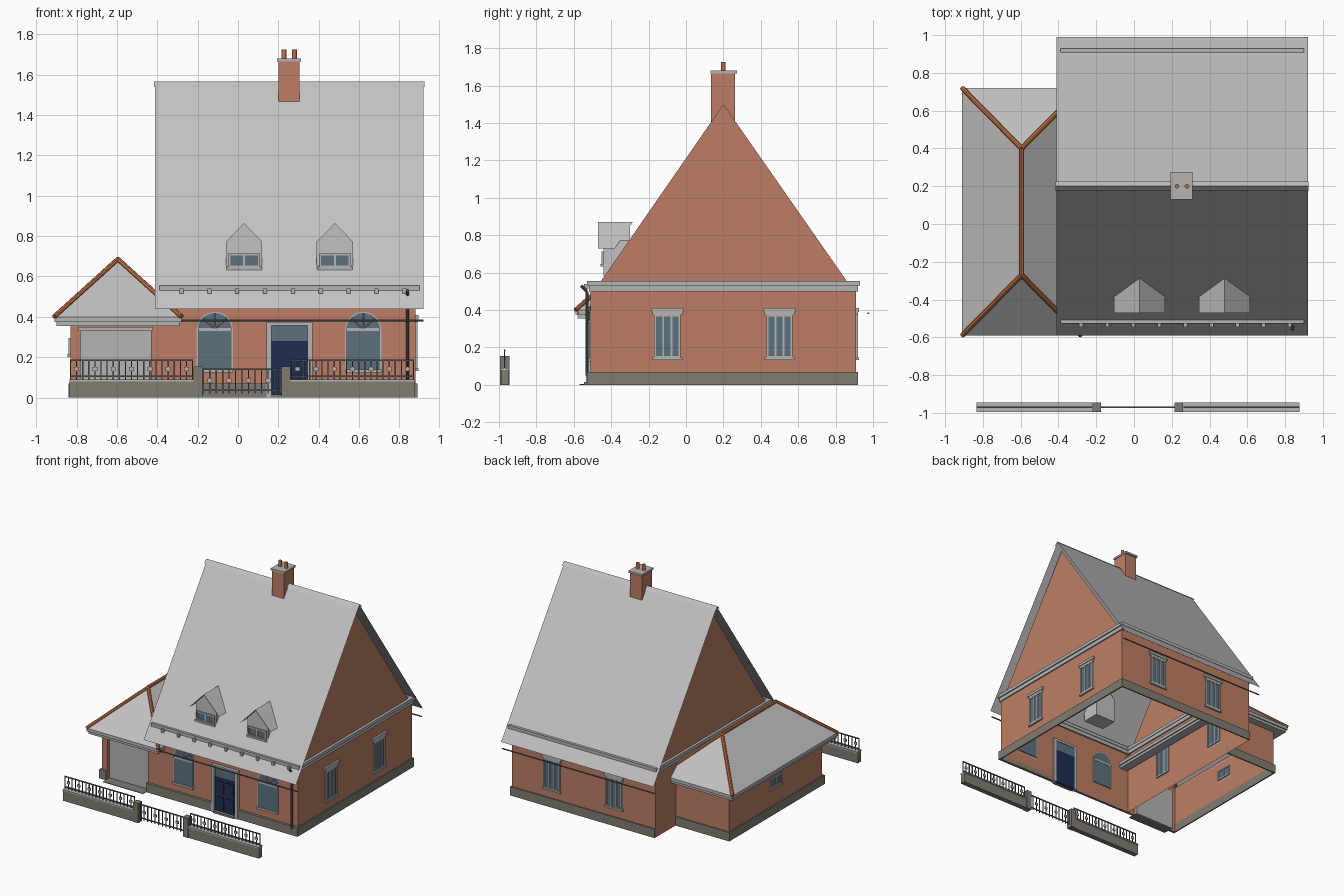
import bpy, bmesh
from math import sin, cos, pi
from mathutils import Vector

cube = bpy.data.objects.get("Cube")
if cube:
    bpy.data.objects.remove(cube)


def material(name, rgb):
    m = bpy.data.materials.new(name)
    m.use_nodes = True
    col = [(c / 255) ** 2.2 for c in rgb] + [1]
    m.diffuse_color = col
    m.node_tree.nodes["Principled BSDF"].inputs["Base Color"].default_value = col
    return m


BRICK = material("brick", (188, 125, 102))
ROOF = material("roof_grey", (194, 191, 192))
TRIM = material("trim_grey", (178, 179, 178))
STONE = material("plinth_stone", (128, 123, 114))
GLASS = material("glass_blue", (92, 112, 126))
NAVY = material("door_navy", (38, 48, 82))
CLAY = material("clay_tile", (192, 112, 70))
METAL = material("dark_metal", (92, 95, 98))


def finish(name, mat, bm):
    mesh = bpy.data.meshes.new(name)
    bm.to_mesh(mesh)
    bm.free()
    mesh.materials.append(mat)
    ob = bpy.data.objects.new(name, mesh)
    bpy.context.collection.objects.link(ob)
    return ob


def boxes(name, mat, items):
    """One object from boxes given as (x0, x1, y0, y1, z0, z1)."""
    bm = bmesh.new()
    for x0, x1, y0, y1, z0, z1 in items:
        r = bmesh.ops.create_cube(bm, size=1)
        for v in r["verts"]:
            v.co = ((x0 + x1) / 2 + v.co.x * (x1 - x0), (y0 + y1) / 2 + v.co.y * (y1 - y0),
                    (z0 + z1) / 2 + v.co.z * (z1 - z0))
    return finish(name, mat, bm)


def sheets(name, mat, polys):
    bm = bmesh.new()
    for p in polys:
        bm.faces.new([bm.verts.new(c) for c in p])
    bmesh.ops.remove_doubles(bm, verts=bm.verts, dist=1e-4)
    bmesh.ops.recalc_face_normals(bm, faces=bm.faces)
    return finish(name, mat, bm)


def prism(name, mat, outline, y0, y1):
    """Extrude an x-z outline along y."""
    bm = bmesh.new()
    f = bm.faces.new([bm.verts.new((x, y0, z)) for x, z in outline])
    r = bmesh.ops.extrude_face_region(bm, geom=[f])
    for g in r["geom"]:
        if isinstance(g, bmesh.types.BMVert):
            g.co.y = y1
    bmesh.ops.recalc_face_normals(bm, faces=bm.faces)
    return finish(name, mat, bm)


def tubes(name, mat, pairs, radius, sides=8):
    bm = bmesh.new()
    for a, b in pairs:
        a, b = Vector(a), Vector(b)
        r = bmesh.ops.create_cone(bm, cap_ends=True, segments=sides, radius1=radius, radius2=radius,
                                  depth=(b - a).length)
        rot = (b - a).to_track_quat("Z", "Y")
        for v in r["verts"]:
            v.co = rot @ v.co + (a + b) / 2
    return finish(name, mat, bm)


def ring(x0, x1, y0, y1, z0, z1, t):
    return [(x0, x1, y0, y0 + t, z0, z1), (x0, x1, y1 - t, y1, z0, z1),
            (x0, x0 + t, y0 + t, y1 - t, z0, z1), (x1 - t, x1, y0 + t, y1 - t, z0, z1)]


def wall(a, b, z0, z1):
    return [(*a, z0), (*b, z0), (*b, z1), (*a, z1)]


# Main house walls and gables
L, R, F, B = -0.37, 0.88, -0.51, 0.91
corners = [(L, F), (R, F), (R, B), (L, B)]
main = [wall(corners[i], corners[(i + 1) % 4], 0, 0.54) for i in range(4)]
sheets("main_walls", BRICK, main)
sheets("gables", BRICK, [[(x, -0.465, 0.54), (x, 0.87, 0.54), (x, 0.2, 1.5)] for x in (L, R)])
boxes("main_plinth", STONE, [(L - .01, 0.14, F - .02, F, 0, .07), (0.37, R + .01, F - .02, F, 0, .07),
                             (R, R + .01, F, B + .01, 0, .07), (L, R, B, B + .01, 0, .07)])
boxes("cornice", TRIM, ring(L - .01, R + .01, F - .008, B + .01, .5, .53, .02)
      + ring(L - .02, R + .02, F - .018, B + .02, .53, .555, .035))
boxes("cornice_brackets", TRIM, [(x, x + .02, F - .035, F, .515, .54)
                                 for x in [L + .08 + i * .138 for i in range(9)]])

# Main roof and ridge
EY, EZ, RY, RZ = 0.79, 0.44, 0.2, 1.56


def two_slopes(x0, x1, half, ztop, zlow):
    return [[(x0, RY, ztop), (x1, RY, ztop), (x1, RY + s * half, zlow), (x0, RY + s * half, zlow)]
            for s in (-1, 1)]


sheets("main_roof", ROOF, two_slopes(-0.41, 0.92, EY, RZ, EZ))
sheets("ridge_cap", ROOF, two_slopes(-0.416, 0.925, .025, RZ + .006, RZ - .022))
tubes("eave_rods", METAL, [((-0.41, y, .383), (0.92, y, .383)) for y in (-0.575, .975)], .005)
tubes("downpipe", METAL, [((.84, -.53, .05), (.84, -.53, .5)), ((.84, -.53, .5), (.84, -.56, .53))], .008)

# Chimney
boxes("chimney", BRICK, [(.2, .305, .135, .262, 1.36, 1.665)])
boxes("chimney_cap", TRIM, [(.194, .311, .13, .274, 1.665, 1.68)])
tubes("chimney_pots", CLAY, [((x, .2, 1.68), (x, .2, 1.725)) for x in (.228, .28)], .012, 12)

# Side wing with hipped roof
WL, WR, WB = -0.83, -0.37, 0.65
GL, GR, GT = -0.78, -0.43, 0.33
sheets("wing_walls", BRICK, [wall((WL, F), (WL, WB), 0, .38), wall((WL, WB), (WR, WB), 0, .38),
                             wall((WL, F), (GL, F), 0, .38), wall((GR, F), (WR, F), 0, .38),
                             wall((GL, F), (GR, F), GT, .38),
                             wall((GL, F), (GL, F + .025), 0, GT), wall((GR, F), (GR, F + .025), 0, GT)])
boxes("wing_plinth", STONE, [(WL - .01, WL, F - .02, WB + .01, 0, .07), (WL, WR, WB, WB + .01, 0, .07),
                             (WL, GL, F - .02, F, 0, .07), (GR, WR, F - .02, F, 0, .07)])
boxes("garage_door", TRIM, [(GL, GR, F + .02, F + .03, 0, GT)])
boxes("garage_lintel", TRIM, [(GL - .01, GR + .01, F - .012, F, GT, GT + .02)])
boxes("garage_ramp", STONE, [(GL, GR, -.57, F + .02, 0, .005)])
X0, X1, Y0, Y1, XM = -0.91, -0.28, -0.59, 0.72, -0.595
boxes("wing_eaves", TRIM, ring(X0, X1, Y0, Y1, .375, .4, .025)
      + ring(X0 + .01, X1 - .01, Y0 + .01, Y1 - .01, .355, .375, .07))
c = [(X0, Y0, .4), (X1, Y0, .4), (X1, Y1, .4), (X0, Y1, .4)]
front_peak, back_peak = (XM, -0.27, .685), (XM, 0.4, .685)
sheets("wing_roof", ROOF, [[c[0], c[1], front_peak], [c[2], c[3], back_peak],
                           [c[1], c[2], back_peak, front_peak], [c[3], c[0], front_peak, back_peak]])
tubes("hip_tiles", CLAY, [(c[0], front_peak), (c[1], front_peak), (c[2], back_peak),
                          (c[3], back_peak), (front_peak, back_peak)], .013)


# Rectangular windows: u runs along the wall, n points outwards
def window(name, axis, pos, out, centre, half, z0, z1, panes, lintel=True):
    def put(u0, u1, n0, n1, za, zb):
        u = (centre + u0, centre + u1)
        n = sorted((pos + out * n0, pos + out * n1))
        return (*n, *u, za, zb) if axis == "x" else (*u, *n, za, zb)
    boxes(name + "_glass", GLASS, [put(-half, half, -.006, .004, z0, z1)])
    bars = [put(-half - .006, half + .006, -.01, .009, z, z + .01) for z in (z0 - .005, z1 - .005)]
    for i in range(panes + 1):
        u = -half + 2 * half * i / panes
        bars.append(put(u - .005, u + .005, -.01, .009, z0, z1))
    bars.append(put(-half - .015, half + .015, 0, .015, z0 - .018, z0 - .004))
    if lintel:
        bars += [put(-half - .015, half + .015, 0, .01, z1 + .004, z1 + .02),
                 put(-half - .022, half + .022, 0, .015, z1 + .02, z1 + .04)]
    boxes(name + "_frame", TRIM, bars)


for i, y in enumerate((-0.1, 0.5)):
    window(f"right_window_{i}", "x", R, 1, y, .065, .15, .37, 3)
    window(f"left_window_{i}", "x", L, -1, y, .065, .15, .37, 3)
for i, x in enumerate((-0.01, 0.53)):
    window(f"back_window_{i}", "y", B, 1, x, .065, .15, .37, 3)
window("wing_window", "x", WL, -1, .07, .06, .22, .29, 2, False)


# Arched front windows
def arch(cx, r, z0, zs):
    return [(cx - r, z0), (cx + r, z0)] + [(cx + r * cos(a * pi / 16), zs + r * sin(a * pi / 16))
                                           for a in range(17)]


for i, cx in enumerate((-0.115, 0.62)):
    prism(f"arch_surround_{i}", TRIM, arch(cx, .09, .14, .335), F - .003, F + .003)
    prism(f"arch_glass_{i}", GLASS, arch(cx, .084, .14, .335), F - .006, F + .006)
    boxes(f"arch_bars_{i}", TRIM, [(cx - .084, cx + .084, F - .012, F + .008, .33, .345),
                                   (cx - .09, cx + .09, F - .02, F, .125, .14)])
    hub = (cx, F - .006, .34)
    tubes(f"arch_fan_{i}", TRIM, [(hub, (cx + .08 * cos(a), F - .006, .337 + .08 * sin(a)))
                                  for a in (pi / 4, pi / 2, 3 * pi / 4)], .004, 4)

# Front door
boxes("door_frame", TRIM, [(.14, .165, F - .025, F + .01, 0, .375), (.345, .37, F - .025, F + .01, 0, .375),
                           (.165, .345, F - .025, F + .01, .357, .375)])
boxes("door_transom", GLASS, [(.165, .345, F - .008, F + .006, .28, .357)])
boxes("front_door", NAVY, [(.165, .345, F - .01, F + .008, 0, .28)]
      + [(x, x + .06, F - .016, F, z, z + .1) for x in (.182, .268) for z in (.03, .155)])
boxes("door_step", STONE, [(.165, .345, F - .035, F - .01, 0, .015)])

# Dormers
for i, cx in enumerate((0.03, 0.48)):
    prism(f"dormer_body_{i}", ROOF, [(cx - .09, .58), (cx + .09, .58), (cx + .09, .772),
                                     (cx, .865), (cx - .09, .772)], -.44, -.3)
    sheets(f"dormer_roof_{i}", ROOF, [[(cx, -.47, .87), (cx, -.285, .87), (cx + s * .135, -.38, .73),
                                       (cx + s * .135, -.47, .73)] for s in (-1, 1)])
    window(f"dormer_window_{i}", "y", -.442, -1, cx, .073, .65, .708, 2, False)

# Garden wall, posts, railings and gate
FY = -0.97
spans = [(-0.835, -0.22), (0.26, 0.875)]
boxes("garden_wall", STONE, [(a, b, FY - .02, FY + .02, 0, .08) for a, b in spans])
boxes("garden_wall_coping", TRIM, [(a, b, FY - .025, FY + .025, .08, .09) for a, b in spans])
boxes("gate_posts", STONE, [(a, a + .045, FY - .025, FY + .025, 0, .155) for a in (-.22, .215)])


def railing(name, a, b, z0, z1):
    n = round((b - a) / .031)
    xs = [a + (b - a) * k / n for k in range(n + 1)]
    rails = [(a, b, FY - .004, FY + .004, z, z + .007) for z in (z0 + .012, z1 - .008)]
    boxes(name, METAL, rails + [(x - .003, x + .003, FY - .003, FY + .003, z0, z1) for x in xs])
    zm = (z0 + z1) / 2
    boxes(name + "_plates", TRIM, [(x - .012, x + .012, FY - .004, FY + .004, zm - .008, zm + .012)
                                   for x in xs[1::3]])


for k, (a, b) in enumerate(spans):
    railing(f"railing_{k}", a + .005, b - .005, .09, .19)
railing("gate", -.172, .212, .02, .145)
